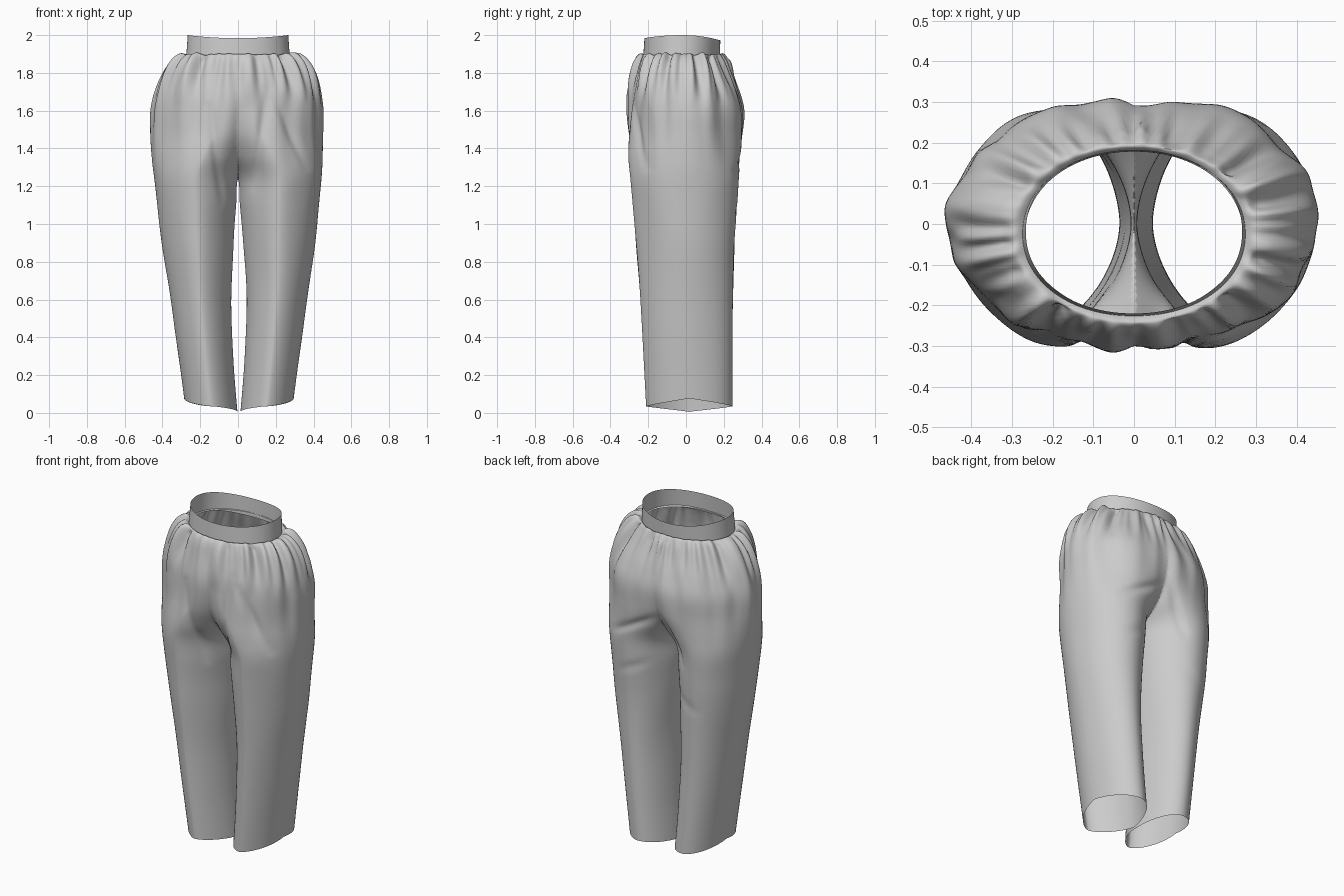
import bpy, bmesh, math
from mathutils import Matrix, Vector, noise

if "Cube" in bpy.data.objects:
    bpy.data.objects.remove(bpy.data.objects["Cube"])

SEG, SUB = 192, 9
# leg rings: z, outer x, inner x, front y, back y
LEG = [
    (1.885, .268, -.268, -.225, .178),
    (1.900, .302, -.290, -.244, .193),
    (1.868, .355, -.330, -.265, .210),
    (1.800, .402, -.360, -.284, .236),
    (1.700, .437, -.360, -.302, .273),
    (1.600, .455, -.320, -.306, .297),
    (1.480, .456, -.230, -.306, .295),
    (1.360, .452, -.095, -.302, .287),
    (1.250, .445, -.004, -.293, .280),
    (1.100, .430, .010, -.280, .271),
    (.900, .405, .026, -.262, .258),
    (.600, .361, .041, -.241, .248),
    (.300, .322, .030, -.225, .246),
    (.035, .290, .008, -.211, .245),
]
# drag folds: side (-1 front, 1 back), x0, z0, x1, z1, depth
FOLDS = [
    (-1, -.15, 1.62, -.08, 1.12, .012), (-1, .16, 1.72, .08, 1.20, .012),
    (-1, .20, 1.66, .36, 1.30, .012), (-1, -.19, 1.82, -.22, 1.48, .008),
    (1, .03, 1.42, .30, 1.28, .012), (1, -.03, 1.45, -.15, 1.18, .012),
    (1, .10, 1.12, .26, 1.05, .006), (1, -.10, .98, -.25, .92, .006),
]


def catmull(a, b, c, d, t):
    return .5 * (2 * b + (c - a) * t + (2 * a - 5 * b + 4 * c - d) * t * t
                 + (3 * b - a - 3 * c + d) * t ** 3)


def smooth_rows(rows):
    out, n = [], len(rows)
    for i in range(n - 1):
        quad = [rows[max(0, min(n - 1, i + k))] for k in (-1, 0, 1, 2)]
        for s in range(SUB):
            out.append([catmull(*v, s / SUB) for v in zip(*quad)])
    return out + [list(rows[-1])]


def ramp(z, lo, hi):
    t = max(0, min(1, (z - lo) / (hi - lo)))
    return t * t * (3 - 2 * t)


def oval(x0, x1, y0, y1, a, power):
    c, s = math.cos(a), math.sin(a)
    e = 2 / power
    return ((x0 + x1) / 2 + (x1 - x0) / 2 * math.copysign(abs(c) ** e, c),
            (y0 + y1) / 2 + (y1 - y0) / 2 * math.copysign(abs(s) ** e, s))


def loft(bm, rings):
    rings = [[bm.verts.new(p) for p in r] for r in rings]
    for r, q in zip(rings, rings[1:]):
        for i in range(SEG):
            j = (i + 1) % SEG
            bm.faces.new((r[i], q[i], q[j], r[j]))


def finish(bm, name):
    me = bpy.data.meshes.new(name)
    bm.to_mesh(me)
    bm.free()
    me.shade_smooth()
    ob = bpy.data.objects.new(name, me)
    bpy.context.collection.objects.link(ob)
    return ob


def fold_depth(p):
    # gathers radiating from the waist, finer towards the top
    a = math.atan2(p.y * 1.3, p.x)
    c, s = math.cos(a), math.sin(a)
    top = 1 - ramp(math.hypot(p.x / .268, (p.y + .023) / .2), 1.02, 1.25)
    top = 1 - top * ramp(p.z, 1.84, 1.87)
    fine = noise.noise((c * 8, s * 8, p.z * 1.5)) * .036 * ramp(p.z, 1.6, 1.84)
    broad = noise.noise((c * 4 + 5, s * 4, p.z * 1.2)) * .024 * ramp(p.z, 1.2, 1.65)
    soft = noise.noise((p.x * 5, p.y * 5, p.z * 3)) * .006 * ramp(p.z, .3, 1.2)
    d = (fine + broad + soft) * top
    # diagonal drag folds
    for side, x0, z0, x1, z1, depth in FOLDS:
        if p.y * side > .05:
            o, e = Vector((x0, z0)), Vector((x1 - x0, z1 - z0))
            q = Vector((p.x, p.z)) - o
            t = max(0, min(1, q.dot(e) / e.length_squared))
            dist = (q - e * t).length
            d -= depth * math.exp(-(dist / .024) ** 2) * math.sin(math.pi * (.1 + .8 * t))
    return d


# trousers: one leg tube cut at the middle, mirrored, then creased
bm = bmesh.new()
rings = []
for z, xo, xi, yf, yb in smooth_rows(LEG):
    hem = 1 - ramp(z, 0, .5)
    low = ramp(1.75 - z, 0, .35)
    ring = []
    for i in range(SEG):
        a = math.tau * i / SEG
        s, c = math.sin(a), math.cos(a)
        # fuller at the back, flatter towards the front and inner corners
        power = 2.0 + .06 * s - low * (.22 - .08 * s - .06 * c)
        x, y = oval(xi, xo, yf, yb, a, power)
        lift = (.043 if c > 0 else -.03) * (1 - abs(s)) ** .8
        ring.append((x, y, z + lift * hem))
    rings.append(ring)
loft(bm, rings)
bmesh.ops.bisect_plane(bm, geom=bm.verts[:] + bm.edges[:] + bm.faces[:], dist=1e-5,
                       plane_co=(0, 0, 0), plane_no=(1, 0, 0), clear_inner=True)
half = bmesh.ops.duplicate(bm, geom=bm.verts[:] + bm.edges[:] + bm.faces[:])["geom"]
bmesh.ops.transform(bm, matrix=Matrix.Scale(-1, 4, (1, 0, 0)),
                    verts=[g for g in half if isinstance(g, bmesh.types.BMVert)])
bmesh.ops.reverse_faces(bm, faces=[g for g in half if isinstance(g, bmesh.types.BMFace)])
bmesh.ops.remove_doubles(bm, verts=bm.verts[:], dist=2e-4)
bm.normal_update()
moves = [(v, v.normal * fold_depth(v.co)) for v in bm.verts]
for v, m in moves:
    v.co += m
    v.co.x += .005 * ramp(1.2 - v.co.z, 0, .6)
finish(bm, "trousers")

# waistband: open oval strip dipping at front and back
bm = bmesh.new()
rings = []
for k in range(5):
    t = k / 4
    ring = []
    for i in range(SEG):
        a = math.tau * i / SEG
        x, y = oval(-.266 - .008 * t, .266 + .008 * t, -.220 - .007 * t, .182 - .004 * t, a, 2.1)
        s = math.sin(a)
        dip = (.028 if s > 0 else .016) * s * s
        ring.append((x, y, 2.0 - dip - .11 * t))
    rings.append(ring)
loft(bm, rings)
finish(bm, "waistband")
